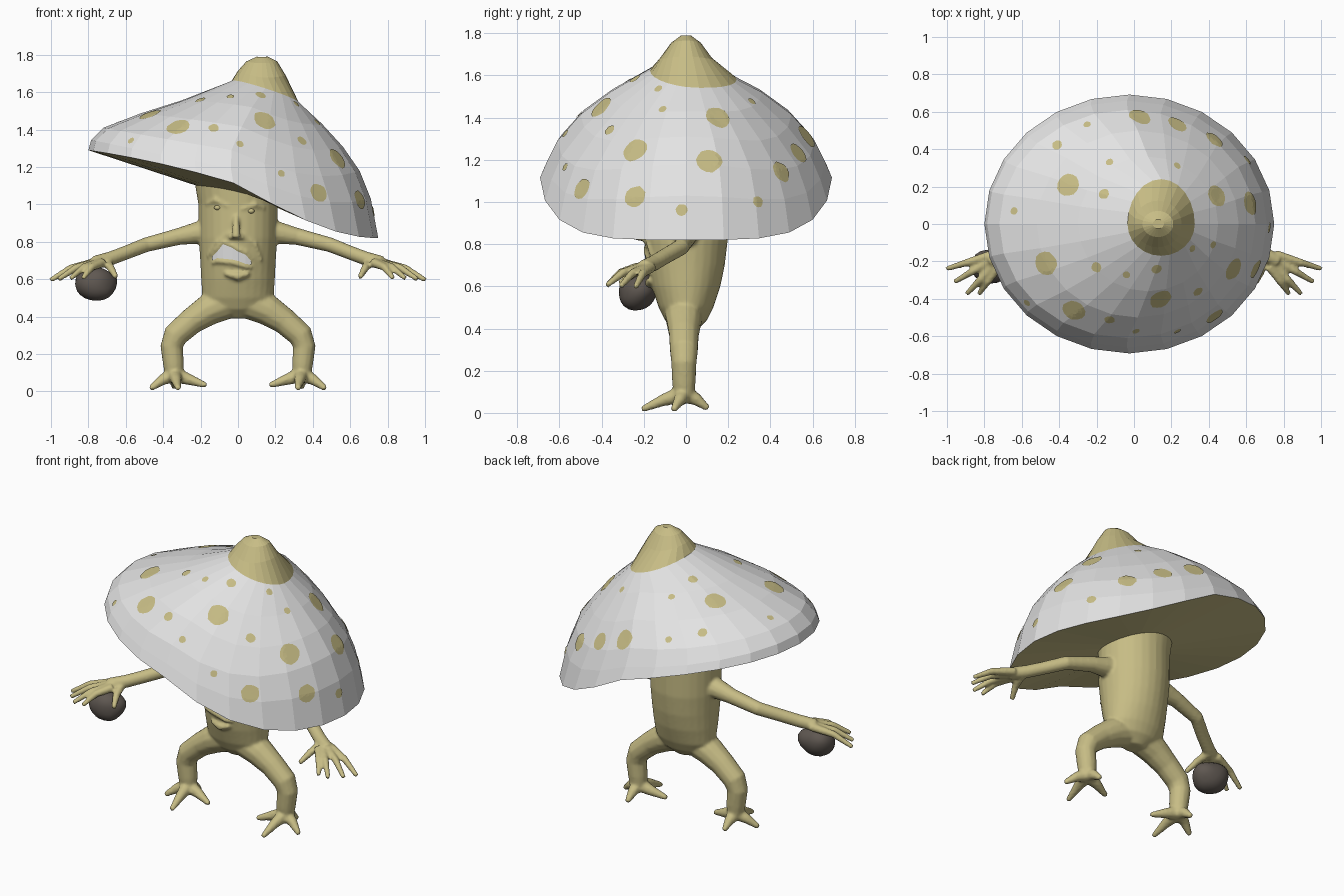
import bpy, bmesh, math, random
from mathutils import Vector
from mathutils.bvhtree import BVHTree

random.seed(4)
if "Cube" in bpy.data.objects:
    bpy.data.objects.remove(bpy.data.objects["Cube"])


def material(name, color):
    m = bpy.data.materials.new(name)
    m.use_nodes = True
    m.diffuse_color = (*color, 1)
    bsdf = next(n for n in m.node_tree.nodes if n.type == 'BSDF_PRINCIPLED')
    bsdf.inputs["Base Color"].default_value = (*color, 1)
    bsdf.inputs["Roughness"].default_value = 0.8
    return m


FLESH = material("pale olive flesh", (0.57, 0.505, 0.235))
CAP = material("cap light grey", (0.77, 0.77, 0.77))
STONE = material("dark stone", (0.115, 0.097, 0.083))


def finish(name, bm, mats, smooth=False):
    bmesh.ops.recalc_face_normals(bm, faces=bm.faces)
    mesh = bpy.data.meshes.new(name)
    bm.to_mesh(mesh)
    bm.free()
    ob = bpy.data.objects.new(name, mesh)
    bpy.context.collection.objects.link(ob)
    for m in mats:
        mesh.materials.append(m)
    for p in mesh.polygons:
        p.use_smooth = smooth
    return ob


def loft(bm, rings, mats=None):
    """Skin a list of closed rings and cap both ends."""
    rows = [[bm.verts.new(p) for p in ring] for ring in rings]
    n = len(rows[0])
    for k, (a, b) in enumerate(zip(rows, rows[1:])):
        for i in range(n):
            f = bm.faces.new((a[i], a[(i + 1) % n], b[(i + 1) % n], b[i]))
            f.material_index = mats[k] if mats else 0
    for row, k in ((rows[0], 0), (rows[-1], -1)):
        f = bm.faces.new(row)
        f.material_index = mats[k] if mats else 0


def tube(bm, pts, n=12):
    """Round limb through (x, y, z, radius) points."""
    path = [Vector(p[:3]) for p in pts]
    rings, last, side = [], None, None
    for i, p in enumerate(path):
        t = (path[min(i + 1, len(path) - 1)] - path[max(i - 1, 0)]).normalized()
        side = t.orthogonal() if last is None else last.rotation_difference(t) @ side
        side.normalize()
        other = t.cross(side)
        last = t
        turn = [math.tau * k / n for k in range(n)]
        rings.append([p + pts[i][3] * (side * math.cos(a) + other * math.sin(a)) for a in turn])
    loft(bm, rings)


def face_y(x, z):
    depth = min(0.195, 0.182 + (z - 0.7) * 0.1)
    return -depth * math.sqrt(1 - (x / 0.21) ** 2)


def ridge(bm, pts, r):
    """Raised fold lying on the front of the trunk, tapered at both ends."""
    last = len(pts) - 1
    tube(bm, [(x, face_y(x, z), z, r * (0.5 if i in (0, last) else 1))
              for i, (x, z) in enumerate(pts)], 8)


# Trunk: height, half width, half depth
body = bmesh.new()
trunk = [(0.39, 0.06, 0.05), (0.44, 0.155, 0.1), (0.5, 0.19, 0.13), (0.6, 0.197, 0.163),
         (0.7, 0.202, 0.184), (0.82, 0.21, 0.198), (1.0, 0.212, 0.198), (1.14, 0.235, 0.205)]
loft(body, [[(w * math.cos(a * math.tau / 28), d * math.sin(a * math.tau / 28), z)
             for a in range(28)] for z, w, d in trunk])

# Arms, hands, legs and feet
fingers = [(1.003, -0.24, 0.595), (0.96, -0.31, 0.6), (0.895, -0.375, 0.605), (0.83, -0.375, 0.605)]
toes = [(0.47, -0.06, 0.014), (0.32, -0.21, 0.016), (0.168, -0.05, 0.032), (0.34, 0.105, 0.02)]
for s in (1, -1):
    tube(body, [(s * x, y, z, r) for x, y, z, r in (
        (0.14, 0, 0.85, 0.078), (0.22, 0, 0.848, 0.06), (0.32, 0, 0.828, 0.046),
        (0.49, -0.025, 0.785, 0.04), (0.6, -0.1, 0.742, 0.038),
        (0.68, -0.15, 0.712, 0.038), (0.77, -0.2, 0.688, 0.037))])
    for i, (x, y, z) in enumerate(fingers):
        tip = Vector((x, y, z))
        root = Vector((0.76 - i * 0.012, -0.165 - i * 0.02, 0.69))
        mid = root.lerp(tip, 0.55) + Vector((0, 0, 0.022))
        tube(body, [(s * p.x, p.y, p.z, r) for p, r in ((root, 0.027), (mid, 0.021), (tip, 0.014))], 8)
    tube(body, [(s * 0.7, -0.17, 0.69, 0.027), (s * 0.68, -0.25, 0.66, 0.022),
                (s * 0.652, -0.315, 0.612, 0.015)], 8)
    tube(body, [(s * x, -0.01, z, r) for x, z, r in (
        (0.06, 0.48, 0.095), (0.16, 0.435, 0.085), (0.25, 0.375, 0.072), (0.335, 0.3, 0.068),
        (0.355, 0.24, 0.061), (0.345, 0.15, 0.057), (0.34, 0.08, 0.05))])
    for x, y, z in toes:
        tube(body, [(s * 0.34, -0.01, 0.09, 0.045),
                    (s * (0.34 + (x - 0.34) * 0.5), y * 0.5, 0.062, 0.03),
                    (s * x, y, z, 0.015)], 8)

# Face relief: nose, brows, lips, cheek folds and chin
tube(body, [(-0.01, -0.19, 0.94, 0.014), (-0.01, -0.225, 0.87, 0.022), (-0.01, -0.235, 0.82, 0.025)], 8)
for x in (-0.035, 0.015):
    tube(body, [(x, -0.185, 0.85, 0.014), (x, -0.205, 0.815, 0.017)], 8)
ridge(body, [(-0.17, 1.0), (-0.12, 1.025), (-0.05, 0.99)], 0.017)
ridge(body, [(0.02, 0.975), (0.09, 1.0), (0.14, 0.98)], 0.017)
ridge(body, [(-0.05, 0.85), (-0.11, 0.8), (-0.165, 0.72)], 0.014)
ridge(body, [(0.03, 0.84), (0.09, 0.79), (0.125, 0.7)], 0.014)
ridge(body, [(-0.07, 0.63), (0, 0.615), (0.06, 0.63)], 0.024)
mouth = [(-0.14, 0.7, 0.718), (-0.11, 0.713, 0.75), (-0.08, 0.71, 0.788), (-0.03, 0.705, 0.768),
         (0.0, 0.698, 0.748), (0.04, 0.682, 0.732), (0.072, 0.678, 0.695)]
ridge(body, [(x, hi + 0.013) for x, lo, hi in mouth], 0.013)
ridge(body, [(x, lo - 0.015) for x, lo, hi in mouth], 0.014)

# Blend the whole figure into one skin
body = finish("body", body, [FLESH], True)
remesh = body.modifiers.new("blend", 'REMESH')
remesh.mode = 'VOXEL'
remesh.voxel_size = 0.009
remesh.use_smooth_shade = True
soften = body.modifiers.new("soften", 'SMOOTH')
soften.factor = 0.5
soften.iterations = 4

# Mouth opening plate
bm = bmesh.new()
rows = [[bm.verts.new((x, face_y(x, z) - 0.009, z)) for z in (lo, hi)] for x, lo, hi in mouth]
for a, b in zip(rows, rows[1:]):
    bm.faces.new((a[0], b[0], b[1], a[1]))
finish("mouth", bm, [CAP])

# Small eyes
for name, x, z in (("right_eye", -0.11, 0.983), ("left_eye", 0.07, 0.965)):
    bpy.ops.mesh.primitive_uv_sphere_add(segments=12, ring_count=8, radius=0.013,
                                         location=(x, face_y(x, z) - 0.001, z))
    eye = bpy.context.object
    eye.name = name
    eye.scale.x = 1.4
    eye.data.materials.append(FLESH)
    bpy.ops.object.shade_smooth()


# Lopsided cap: left (x, z), right (x, z), half depth, middle height, droop on the low side, shift back
def cap_ring(lx, lz, rx, rz, depth, mid, droop=0, back=0, n=24):
    ring = []
    for k in range(n):
        c, s = math.cos(k * math.tau / n), math.sin(k * math.tau / n)
        z = (lz + rz) / 2 + c * (rz - lz) / 2 + (mid - (lz + rz) / 2) * s * s
        z -= droop * max(c, 0) * s * s + back * s * 0.6
        ring.append(((lx + rx) / 2 + c * (rx - lx) / 2, depth * s + back * abs(s), z))
    return ring


rings = [(0.1, 1.79, 0.16, 1.79, 0.025, 1.788), (0.045, 1.765, 0.21, 1.765, 0.07, 1.755),
         (0.0, 1.715, 0.255, 1.69, 0.125, 1.68), (-0.035, 1.66, 0.325, 1.545, 0.205, 1.6, 0, 0.035),
         (-0.3, 1.557, 0.45, 1.43, 0.36, 1.52, 0.08), (-0.52, 1.487, 0.56, 1.31, 0.5, 1.415, 0.15),
         (-0.72, 1.41, 0.65, 1.18, 0.61, 1.29, 0.17), (-0.785, 1.345, 0.71, 1.03, 0.66, 1.19, 0.18),
         (-0.8, 1.29, 0.75, 0.82, 0.692, 1.115, 0.18), (-0.22, 1.1, 0.2, 1.0, 0.2, 1.07)]
bm = bmesh.new()
loft(bm, [cap_ring(*r) for r in rings], [1, 1, 1, 0, 0, 0, 0, 0, 1])
bmesh.ops.recalc_face_normals(bm, faces=bm.faces)
skin = BVHTree.FromBMesh(bm)
finish("cap", bm, [CAP, FLESH])

# Spots laid on the cap, grouped by radius
spots = {0.062: [(-.35, .21), (-.47, -.21), (-.32, -.46), (.14, -.4), (.53, -.24), (.62, .11),
                 (.44, .15), (.03, .57)],
         0.053: [(.65, -.24), (.43, -.49), (.23, .53), (.43, .45)],
         0.028: [(-.16, .16), (-.41, .42), (-.2, -.23), (-.13, -.51), (.34, -.36), (.12, -.24),
                 (.72, -.02), (.605, .34)],
         0.02: [(-.64, .07), (-.25, .53), (-.13, .33), (.23, .31), (.31, -.13), (.42, -.11),
                (-.04, -.27), (-.57, -.42), (.01, -.57), (.23, -.57)]}
bm = bmesh.new()


def on_cap(p):
    hit, normal = skin.find_nearest(p)[:2]
    return bm.verts.new(hit + normal * 0.004)


for radius, places in spots.items():
    for x, y in places:
        hit, normal = skin.ray_cast(Vector((x, y, 3)), Vector((0, 0, -1)))[:2]
        u = normal.orthogonal().normalized()
        v = normal.cross(u)
        wobble = [random.uniform(0.94, 1.06) for k in range(14)]
        center, inner = on_cap(hit), None
        for step in (0.35, 0.7, 1):
            outer = [on_cap(hit + radius * step * w * (u * math.cos(k * math.tau / 14)
                                                       + v * math.sin(k * math.tau / 14)))
                     for k, w in enumerate(wobble)]
            for k in range(14):
                j = (k + 1) % 14
                bm.faces.new((inner[k], outer[k], outer[j], inner[j]) if inner
                             else (center, outer[k], outer[j]))
            inner = outer
finish("cap_spots", bm, [FLESH])

# Stone held under the right hand
bm = bmesh.new()
bmesh.ops.create_icosphere(bm, subdivisions=3, radius=1)
lumps = [Vector([random.uniform(-1, 1) for k in range(3)]).normalized() for k in range(9)]
for vert in bm.verts:
    bump = sum(max(0, vert.co.dot(d) - 0.75) for d in lumps)
    p = vert.co * (0.96 + 0.3 * bump)
    vert.co = (p.x * 0.11 - 0.765, p.y * 0.092 - 0.23, p.z * 0.092 + 0.575)
finish("stone", bm, [STONE], True)
